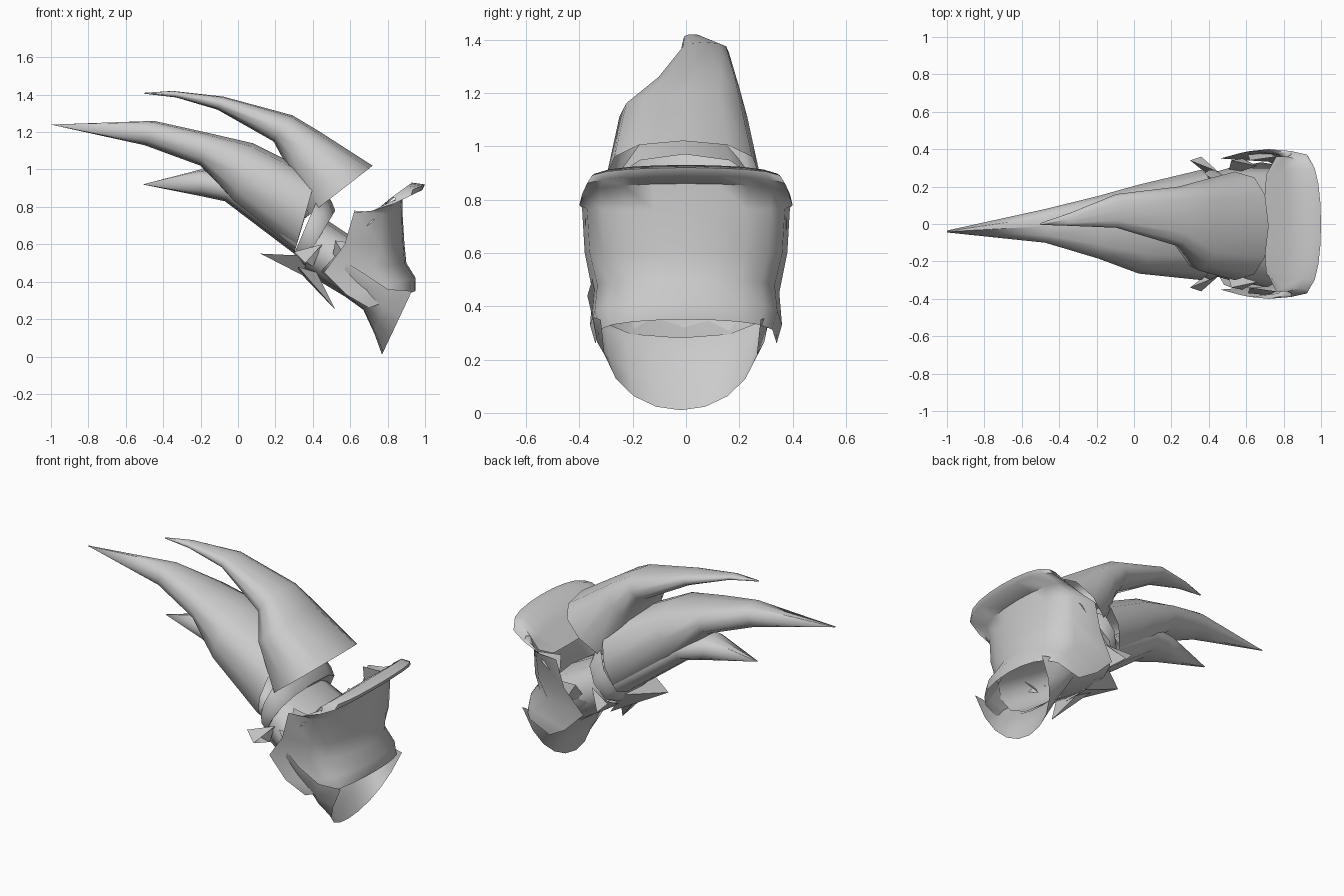
import bpy, bmesh, math

grey = bpy.data.materials.new("light_grey")
grey.diffuse_color = (0.6, 0.6, 0.6, 1)


def finish(name, rows, closed, angle=65):
    """Skin rows of points into one smooth-shaded object."""
    bm = bmesh.new()
    vs = [[bm.verts.new(p) for p in r] for r in rows]
    n = len(rows[0])
    for a, b in zip(vs, vs[1:]):
        for i in range(n if closed else n - 1):
            j = (i + 1) % n
            bm.faces.new((a[i], a[j], b[j], b[i]))
    bmesh.ops.remove_doubles(bm, verts=bm.verts, dist=0.002)
    bmesh.ops.recalc_face_normals(bm, faces=bm.faces)
    me = bpy.data.meshes.new(name)
    bm.to_mesh(me)
    bm.free()
    me.materials.append(grey)
    ob = bpy.data.objects.new(name, me)
    bpy.context.collection.objects.link(ob)
    bpy.ops.object.select_all(action='DESELECT')
    ob.select_set(True)
    bpy.context.view_layer.objects.active = ob
    bpy.ops.object.shade_smooth_by_angle(angle=math.radians(angle))
    return ob


def loft(name, sections, n=12, power=0.8):
    """Boxy oval tube; section = top x, top z, bottom x, bottom z, y low, y high."""
    rows = []
    for xt, zt, xb, zb, y0, y1 in sections:
        row = []
        for i in range(n):
            a = 2 * math.pi * i / n
            c, s = (math.copysign(abs(v) ** power, v) for v in (math.cos(a), math.sin(a)))
            k = (1 + c) / 2
            row.append((xb + (xt - xb) * k, (y0 + y1) / 2 + (y1 - y0) / 2 * s, zb + (zt - zb) * k))
        rows.append(row)
    return finish(name, rows, True)


def plate(name, sections, n=10, power=0.45, shift=0.0):
    """U-shaped plate; section = centre x, centre z, edge x, edge z, half width."""
    rows = []
    for xc, zc, xe, ze, hw in sections:
        row = []
        for i in range(n + 1):
            a = math.pi * (i / n - 0.5)
            k = max(math.cos(a), 0) ** power
            row.append((xe + (xc - xe) * k, shift + hw * math.sin(a), ze + (zc - ze) * k))
        rows.append(row)
    return finish(name, rows, False)


def thorn(name, tip, base):
    """Pointed shard on a small polygon base."""
    return finish(name, [base, [tip] * len(base)], True, 30)


# Three claws
loft("upper_claw", [
    (-0.50, 1.41, -0.50, 1.405, -0.005, 0.005),
    (-0.35, 1.42, -0.33, 1.385, -0.01, 0.06),
    (-0.08, 1.39, -0.11, 1.32, -0.02, 0.16),
    (0.29, 1.29, 0.19, 1.15, -0.12, 0.20),
    (0.44, 1.20, 0.26, 1.02, -0.25, 0.23),
    (0.72, 1.02, 0.36, 0.74, -0.30, 0.28)])
loft("middle_claw", [
    (-1.00, 1.24, -1.00, 1.24, -0.045, -0.035),
    (-0.45, 1.26, -0.50, 1.13, -0.10, 0.08),
    (-0.18, 1.20, -0.20, 1.02, -0.185, 0.15),
    (0.08, 1.14, -0.03, 0.82, -0.265, 0.21),
    (0.42, 0.97, 0.30, 0.55, -0.30, 0.29)])
loft("lower_claw", [
    (-0.51, 0.92, -0.51, 0.92, 0.02, 0.03),
    (-0.20, 1.00, -0.20, 0.858, -0.08, 0.12),
    (0.00, 0.98, -0.07, 0.83, -0.15, 0.17),
    (0.36, 0.75, 0.30, 0.55, -0.24, 0.26)])

# Wrist band and sleeve
loft("wrist_band", [
    (0.45, 0.90, 0.30, 0.55, -0.28, 0.27),
    (0.50, 0.83, 0.31, 0.52, -0.30, 0.29),
    (0.52, 0.78, 0.34, 0.48, -0.29, 0.29),
    (0.45, 0.72, 0.36, 0.47, -0.26, 0.26)])
loft("sleeve", [
    (0.46, 0.74, 0.35, 0.46, -0.27, 0.27),
    (0.58, 0.66, 0.44, 0.40, -0.30, 0.30),
    (0.80, 0.54, 0.64, 0.28, -0.34, 0.30)])

# Arm guard with a flared lip and sides wrapping back to the wrist
plate("arm_guard", [
    (0.70, 0.75, 0.72, 0.74, 0.28),
    (0.82, 0.85, 0.76, 0.78, 0.36),
    (0.93, 0.93, 0.82, 0.85, 0.36),
    (1.00, 0.92, 0.84, 0.85, 0.37),
    (0.985, 0.89, 0.84, 0.82, 0.39),
    (0.88, 0.86, 0.72, 0.78, 0.40),
    (0.88, 0.76, 0.62, 0.77, 0.39),
    (0.89, 0.60, 0.57, 0.60, 0.38),
    (0.90, 0.50, 0.46, 0.45, 0.35),
    (0.95, 0.42, 0.58, 0.33, 0.36),
    (0.95, 0.35, 0.70, 0.26, 0.34)])
plate("elbow_scoop", [
    (0.77, 0.01, 0.93, 0.35, 0.30),
    (0.73, 0.12, 0.80, 0.36, 0.33),
    (0.67, 0.25, 0.68, 0.44, 0.35),
    (0.42, 0.43, 0.52, 0.54, 0.32)], power=0.8, shift=-0.02)

# Shards below the wrist
thorn("under_shard", (0.12, 0.0, 0.55),
      [(0.33, -0.16, 0.54), (0.45, -0.1, 0.38), (0.45, 0.1, 0.38), (0.33, 0.16, 0.54)])
thorn("rear_shard", (0.52, -0.12, 0.25),
      [(0.32, -0.2, 0.48), (0.42, -0.2, 0.45), (0.42, 0.04, 0.42), (0.32, 0.04, 0.46)])

# Mirrored shards on both sides
for side, s in (("front", -1), ("back", 1)):
    def m(*pts):
        return [(x, y * s, z) for x, y, z in pts]
    thorn(side + "_band_shard", (0.30, 0.34 * s, 0.56),
          m((0.36, 0.36, 0.50), (0.45, 0.28, 0.60), (0.40, 0.26, 0.48)))
    thorn(side + "_sleeve_shard", (0.52, 0.34 * s, 0.62),
          m((0.58, 0.35, 0.52), (0.66, 0.31, 0.60), (0.50, 0.26, 0.50)))
    thorn(side + "_guard_shard", (0.62, 0.34 * s, 0.78),
          m((0.61, 0.37, 0.64), (0.72, 0.38, 0.72), (0.76, 0.36, 0.77)))
